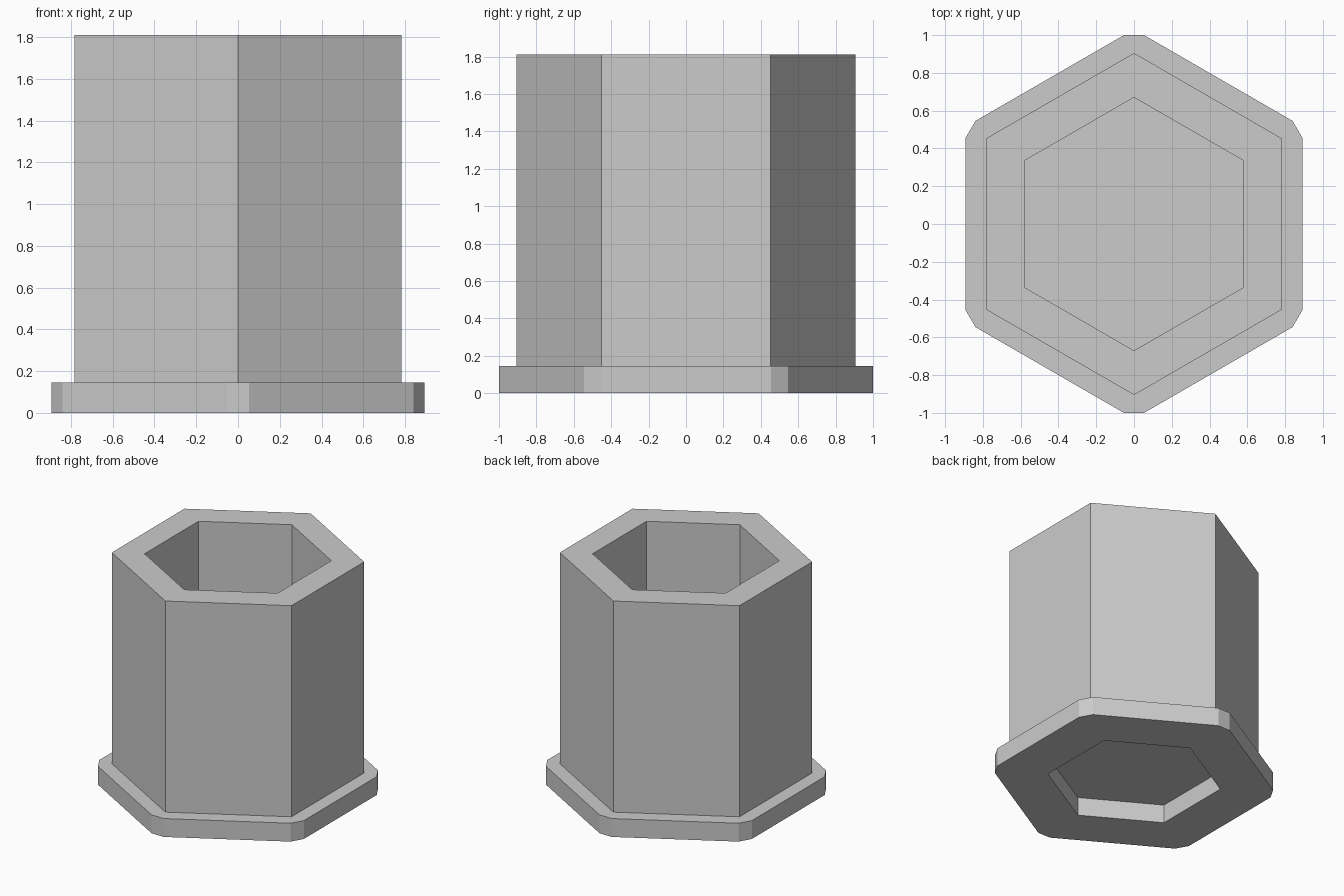
import bpy, bmesh, math
from mathutils import Vector

if "Cube" in bpy.data.objects:
    bpy.data.objects.remove(bpy.data.objects["Cube"])

HEIGHT = 1.81
FLANGE = 0.145


def hex_ring(bm, radius, z, half_cut=0.0):
    """Hexagon with each corner given as a pair of points, spread by half_cut."""
    ring = []
    for i in range(6):
        a = math.radians(30 + 60 * i)
        corner = Vector((math.cos(a), math.sin(a), 0)) * radius
        tangent = Vector((-math.sin(a), math.cos(a), 0)) * half_cut
        for s in (-1, 1):
            ring.append(bm.verts.new(corner + s * tangent + Vector((0, 0, z))))
    return ring


bm = bmesh.new()

# Section walked from the underside recess, around the flange, up and into the socket
section = [
    (0.625, FLANGE, 0), (0.625, 0, 0),
    (1.0, 0, 0.053), (1.0, FLANGE, 0.053),
    (0.905, FLANGE, 0), (0.905, HEIGHT, 0),
    (0.67, HEIGHT, 0), (0.67, FLANGE, 0), (0.625, FLANGE, 0),
]
rings = [hex_ring(bm, r, z, cut) for r, z, cut in section]
for a, b in zip(rings, rings[1:]):
    for i in range(12):
        j = (i + 1) % 12
        bm.faces.new((a[i], a[j], b[j], b[i]))

# Thin floor closing the socket
bm.faces.new(rings[-1][::2])

# Merge the paired points of the sharp hexagons
bmesh.ops.remove_doubles(bm, verts=bm.verts, dist=0.0001)

mesh = bpy.data.meshes.new("hex_socket")
bm.to_mesh(mesh)
bm.free()
socket = bpy.data.objects.new("hex_socket", mesh)
bpy.context.collection.objects.link(socket)
